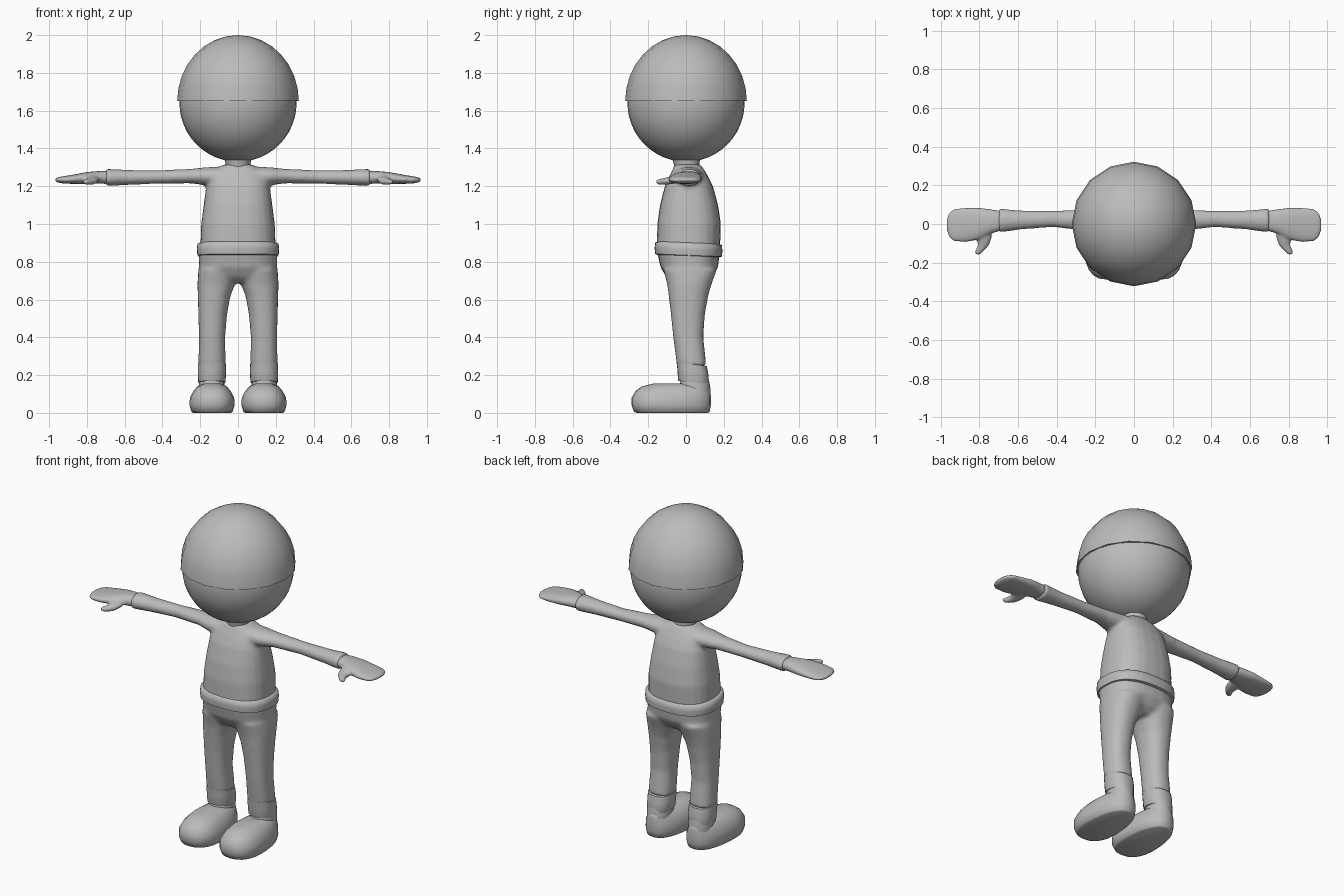
import bpy, bmesh, math
from mathutils import Matrix

cube = bpy.data.objects.get("Cube")
if cube:
    bpy.data.objects.remove(cube)

grey = bpy.data.materials.new("plain_grey")
grey.use_nodes = True
grey.diffuse_color = (0.5, 0.5, 0.5, 1)
grey.node_tree.nodes["Principled BSDF"].inputs["Base Color"].default_value = (0.5, 0.5, 0.5, 1)


def finish(name, bm, subdivide=0, voxel=0, soften=0, sharp=60):
    """Turn a bmesh into a shaded object, optionally blended or subdivided."""
    bmesh.ops.recalc_face_normals(bm, faces=bm.faces)
    mesh = bpy.data.meshes.new(name)
    bm.to_mesh(mesh)
    bm.free()
    mesh.materials.append(grey)
    obj = bpy.data.objects.new(name, mesh)
    bpy.context.collection.objects.link(obj)
    mesh.shade_smooth()
    if voxel:
        blend = obj.modifiers.new("Blend", "REMESH")
        blend.mode = "VOXEL"
        blend.voxel_size = voxel
        blend.use_smooth_shade = True
        smooth = obj.modifiers.new("Soften", "SMOOTH")
        smooth.iterations = soften
    elif subdivide:
        obj.modifiers.new("Subdivide", "SUBSURF").levels = subdivide
        obj.modifiers["Subdivide"].render_levels = subdivide
    else:
        bpy.ops.object.select_all(action="DESELECT")
        obj.select_set(True)
        bpy.context.view_layer.objects.active = obj
        bpy.ops.object.shade_smooth_by_angle(angle=math.radians(sharp))
    return obj


def loft(bm, rings, axis="z", side=1, power=2.0, taper=0, tilt=0, count=24):
    """Skin rounded rings (position, low_a, high_a, low_b, high_b) along an axis."""
    loops = []
    for pos, a0, a1, b0, b1 in rings:
        loop = []
        for i in range(count):
            t = math.tau * i / count
            c, s = math.cos(t), math.sin(t)
            c = math.copysign(abs(c) ** (2 / power), c)
            s = math.copysign(abs(s) ** (2 / power), s)
            a = (a0 + a1) / 2 + (a1 - a0) / 2 * c * (1 - taper * s)
            b = (b0 + b1) / 2 + (b1 - b0) / 2 * s
            co = (a * side, b, pos + tilt * b) if axis == "z" else (pos * side, a, b)
            loop.append(bm.verts.new(co))
        loops.append(loop)
    for low, high in zip(loops, loops[1:]):
        for i in range(count):
            j = (i + 1) % count
            bm.faces.new((low[i], low[j], high[j], high[i]))
    bm.faces.new(loops[0])
    bm.faces.new(loops[-1])


# Head: plain ball
bm = bmesh.new()
bmesh.ops.create_uvsphere(bm, u_segments=32, v_segments=24, radius=0.31,
                          matrix=Matrix.Translation((0, 0, 1.64)))
finish("head", bm)

# Cap: coarse half ball with a closed underside
bm = bmesh.new()
bmesh.ops.create_uvsphere(bm, u_segments=16, v_segments=16, radius=1)
bmesh.ops.bisect_plane(bm, geom=bm.verts[:] + bm.edges[:] + bm.faces[:], dist=1e-4,
                       plane_co=(0, 0, 0), plane_no=(0, 0, 1), clear_inner=True)
bmesh.ops.holes_fill(bm, edges=[e for e in bm.edges if e.is_boundary], sides=0)
bm.transform(Matrix.Translation((0, 0, 1.65)) @ Matrix.Diagonal((0.322, 0.322, 0.35, 1)))
finish("cap", bm)

# Neck
bm = bmesh.new()
loft(bm, [(1.27, -.07, .07, -.06, .08), (1.32, -.065, .065, -.065, .07),
          (1.37, -.08, .08, -.08, .08)])
finish("neck", bm)

# Shirt: torso and both sleeves blended into one skin
torso = [(.86, -.2, .2, -.155, .18), (1.0, -.195, .195, -.152, .185),
         (1.1, -.182, .182, -.138, .17), (1.2, -.168, .168, -.112, .143),
         (1.25, -.155, .155, -.09, .118), (1.29, -.12, .12, -.07, .095),
         (1.315, -.075, .075, -.06, .075)]
sleeve = [(.08, -.07, .095, 1.2, 1.305), (.17, -.06, .085, 1.205, 1.3),
          (.25, -.035, .075, 1.215, 1.292), (.42, -.016, .068, 1.214, 1.284),
          (.58, -.028, .07, 1.207, 1.286), (.7, -.045, .08, 1.2, 1.292)]
bm = bmesh.new()
loft(bm, torso, power=2.5)
for side in (1, -1):
    loft(bm, sleeve, "x", side)
finish("shirt", bm, voxel=0.011, soften=4)

# Belt: rounded band, lower at the back
bm = bmesh.new()
loft(bm, [(.83, -.2, .2, -.15, .175), (.835, -.215, .215, -.163, .19),
          (.865, -.218, .218, -.166, .193), (.895, -.215, .215, -.163, .19),
          (.902, -.2, .2, -.15, .175)], power=2.5, tilt=-.04, count=40)
finish("belt", bm)

# Trousers: hips and both legs blended into one skin
hips = [(.69, -.13, .13, -.07, .1), (.72, -.19, .19, -.105, .14),
        (.77, -.207, .207, -.135, .17), (.86, -.21, .21, -.155, .18)]
leg = [(.25, .065, .21, -.048, .108), (.4, .068, .207, -.068, .092),
       (.52, .058, .21, -.08, .1), (.62, .04, .213, -.092, .118),
       (.68, .015, .215, -.1, .135), (.76, 0, .21, -.12, .165)]
bm = bmesh.new()
loft(bm, hips, power=2.5)
for side in (1, -1):
    loft(bm, leg, side=side, power=2.3)
finish("trousers", bm, voxel=0.011, soften=8)

# Ankles, shoes, hands and thumbs, once per side
ankle = [(.165, .068, .21, -.04, .12), (.17, .066, .211, -.042, .122),
         (.22, .063, .213, -.045, .118), (.262, .064, .212, -.05, .11)]
collar = [(.1, .07, .207, -.04, .125), (.15, .072, .207, -.034, .126),
          (.18, .076, .203, -.03, .12)]
shoe = [(0, .04, .235, -.26, .115), (.006, .03, .245, -.275, .125),
        (.04, .02, .255, -.288, .132), (.08, .022, .253, -.288, .132),
        (.115, .04, .235, -.268, .13), (.14, .06, .215, -.235, .128),
        (.156, .095, .18, -.17, .11)]
hand = [(.69, -.035, .068, 1.212, 1.28), (.74, -.05, .076, 1.214, 1.28),
        (.8, -.08, .084, 1.212, 1.275), (.87, -.094, .084, 1.212, 1.262),
        (.93, -.09, .078, 1.215, 1.252), (.955, -.07, .06, 1.22, 1.247),
        (.968, -.035, .03, 1.228, 1.24)]
# Thumb sections run from the palm to the tip
thumb = [(-.03, .735, .84, 1.22, 1.262), (-.07, .735, .815, 1.213, 1.255),
         (-.11, .75, .808, 1.207, 1.245), (-.14, .777, .822, 1.208, 1.238),
         (-.158, .795, .82, 1.214, 1.232)]
for side, label in ((1, "left"), (-1, "right")):
    bm = bmesh.new()
    loft(bm, ankle, side=side, power=2.3, tilt=-.12)
    finish(label + "_ankle_cuff", bm)

    bm = bmesh.new()
    loft(bm, collar, side=side, power=2.3)
    loft(bm, shoe, side=side, power=2.4, taper=.14)
    finish(label + "_shoe", bm)

    bm = bmesh.new()
    loft(bm, hand, "x", side, power=2.3)
    loft(bm, thumb, "x")
    # The thumb is lofted along x, so turn its vertices to point forward
    for v in bm.verts[-24 * len(thumb):]:
        v.co = (v.co.y * side, v.co.x, v.co.z)
    finish(label + "_hand", bm, voxel=0.007, soften=4)
